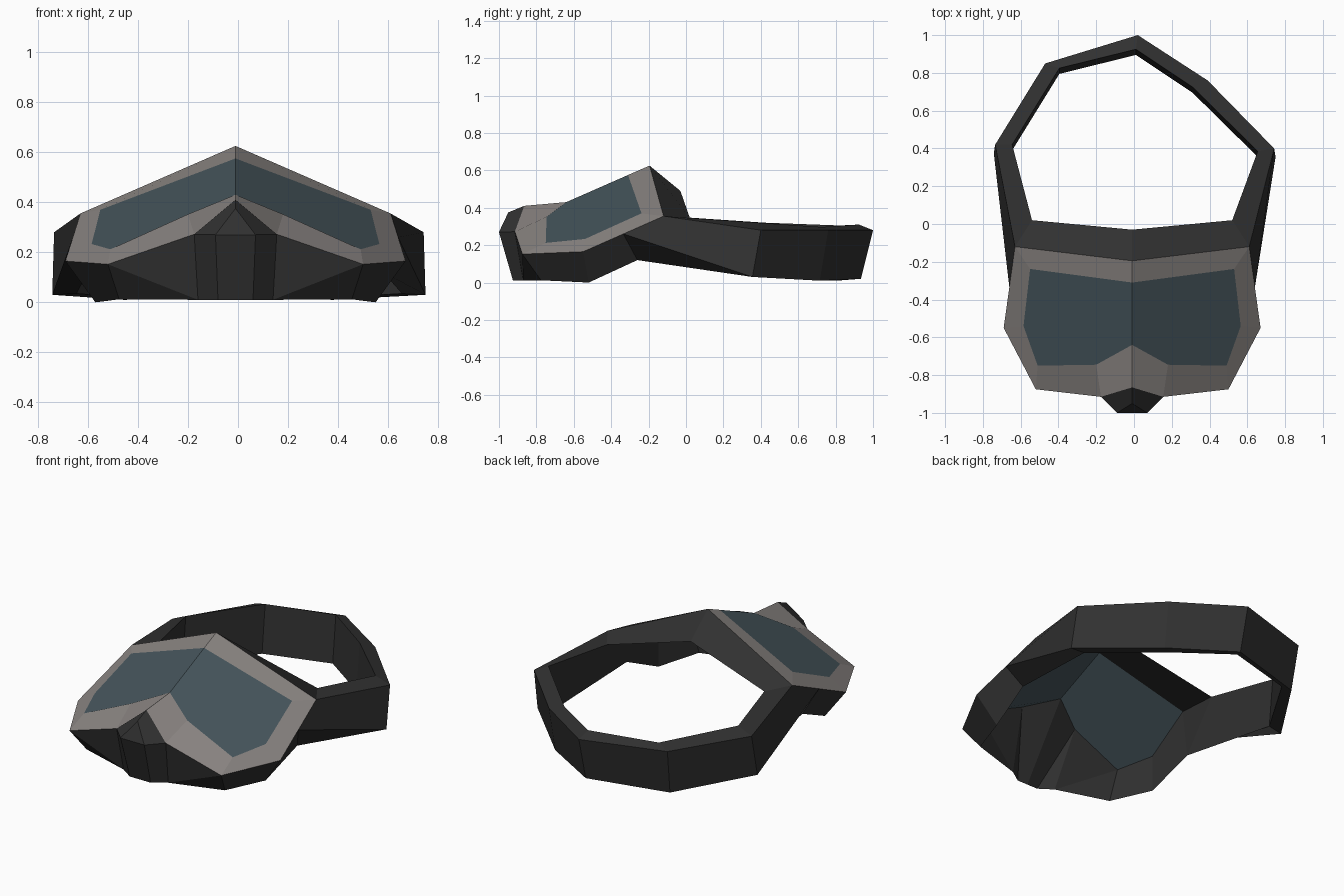
import bpy, bmesh

if "Cube" in bpy.data.objects:
    bpy.data.objects.remove(bpy.data.objects["Cube"])

CX = -0.01  # mirror plane of the mask


def material(name, rgb):
    m = bpy.data.materials.new(name)
    m.diffuse_color = (*rgb, 1)
    m.use_nodes = True
    m.node_tree.nodes["Principled BSDF"].inputs["Base Color"].default_value = m.diffuse_color
    return m


RUBBER = material("dark_rubber", (0.030, 0.030, 0.030))
PLASTIC = material("grey_plastic", (0.25, 0.23, 0.22))
GLASS = material("tinted_glass", (0.06, 0.09, 0.105))


def build(name, points, faces, mat, mirror=True, face_up=False):
    """Flat-faced object from named or indexed points, optionally mirrored in x."""
    bm = bmesh.new()
    verts = {}
    for f in faces:
        for k in f:
            if k not in verts:
                verts[k] = bm.verts.new(points[k])
        bm.faces.new([verts[k] for k in f])
    if mirror:
        geom = bm.verts[:] + bm.edges[:] + bm.faces[:]
        bmesh.ops.mirror(bm, geom=geom, axis='X', merge_dist=0.001)
        bmesh.ops.remove_doubles(bm, verts=bm.verts[:], dist=0.001)
    bmesh.ops.recalc_face_normals(bm, faces=bm.faces[:])
    bm.normal_update()
    if face_up:
        for f in bm.faces:
            if f.normal.z < 0:
                f.normal_flip()
    me = bpy.data.meshes.new(name)
    bm.to_mesh(me)
    bm.free()
    me.materials.append(mat)
    ob = bpy.data.objects.new(name, me)
    bpy.context.collection.objects.link(ob)
    ob.location.x = CX if mirror else 0
    return ob


# Half outlines: upper case = frame edge, lower case = lens edge, digits = skirt rim
P = {
    "A": (0, -0.195, 0.625), "B": (0.62, -0.12, 0.355), "M": (0.65, -0.335, 0.26),
    "C": (0.68, -0.55, 0.165), "D": (0.51, -0.875, 0.152), "E": (0.165, -0.915, 0.272),
    "F": (0, -0.865, 0.41), "G": (0.08, -1.0, 0.27), "H": (0, -0.95, 0.375),
    "K": (0, -1.0, 0.27),
    "a": (0, -0.31, 0.575), "b": (0.54, -0.238, 0.37), "c": (0.575, -0.54, 0.233),
    "d": (0.50, -0.75, 0.212), "e": (0.19, -0.745, 0.352), "f": (0, -0.64, 0.43),
    "1": (0, -0.03, 0.49), "2": (0.53, 0.02, 0.347), "3": (0.59, -0.26, 0.12),
    "4": (0.56, -0.52, 0.0), "5": (0.465, -0.775, 0.012), "6": (0.15, -0.87, 0.01),
    "7": (0.07, -0.925, 0.01), "8": (0, -0.925, 0.01),
}

# Grey frame around the lens
build("frame", P, ["ABba", "BMCcb", "CDdc", "DEed", "EFfe"], PLASTIC, face_up=True)

# Tinted lens
build("lens", P, ["abcdef"], GLASS, face_up=True)

# Rubber skirt: outer walls, nose piece and inner walls
outer = ["AB21", "BM32", "MC43", "CD54", "D65", "DE6", "EG76"]
nose = ["GK87", "GHK", "EFHG"]
inner = ["ab21", "b32", "bc43", "cd54", "d65", "de6", "e76", "ef87"]
build("skirt", P, outer + nose + inner, RUBBER)


# Strap: sections run from the right side of the mask, round the back, to the left
def mask_section(side):
    return [(CX + side * P[k][0], P[k][1], P[k][2]) for k in "B23M"]


# outer x, y, inner x, y, top inner z, bottom z
stations = [
    (0.742, 0.40, 0.655, 0.385, 0.320, 0.03),
    (0.390, 0.76, 0.310, 0.725, 0.297, 0.01),
    (0.020, 1.00, 0.010, 0.925, 0.310, 0.02),
    (-0.470, 0.85, -0.395, 0.825, 0.305, 0.01),
    (-0.735, 0.42, -0.645, 0.42, 0.320, 0.03),
]
sections = [mask_section(1)]
for ox, oy, ix, iy, zt, zb in stations:
    lean = 0.065 if oy == 1.0 else 0.045
    grow = 1.01 if abs(ox) > 0.7 else 0.97
    sections.append([(ox, oy, 0.28), (ix, iy, zt),
                     (ix, iy - 0.03, zb + 0.005), (ox * grow, oy - lean, zb)])
sections.append(mask_section(-1))

pts = [p for s in sections for p in s]
quads = [(4 * i + j, 4 * i + (j + 1) % 4, 4 * i + 4 + (j + 1) % 4, 4 * i + 4 + j)
         for i in range(len(sections) - 1) for j in range(4)]
n = len(pts)
quads += [(0, 1, 2, 3), (n - 4, n - 3, n - 2, n - 1)]
build("strap", pts, quads, RUBBER, mirror=False)
